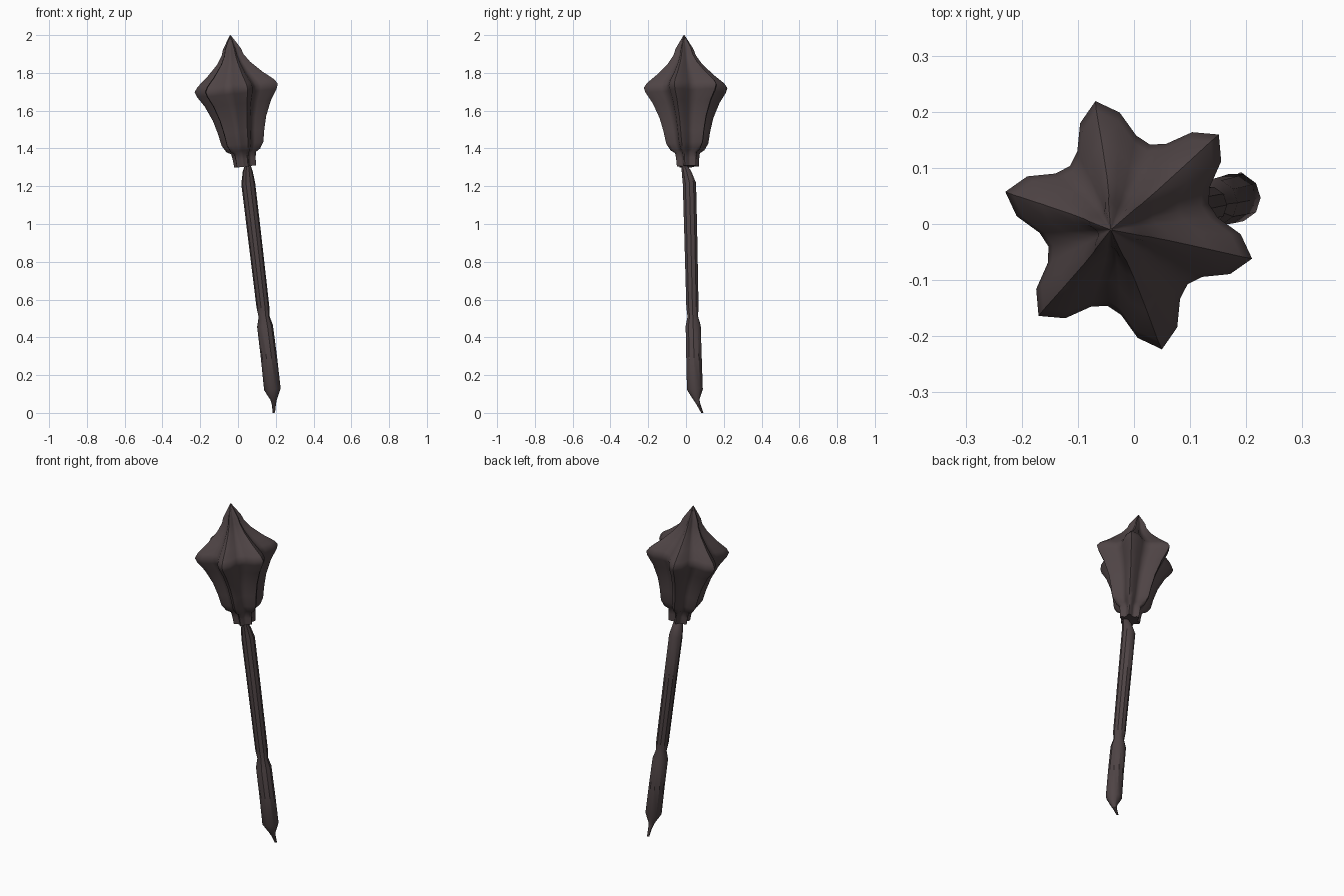
import bpy, bmesh, math
from mathutils import Vector

if "Cube" in bpy.data.objects:
    bpy.data.objects.remove(bpy.data.objects["Cube"])

iron = bpy.data.materials.new("dark iron")
iron.diffuse_color = (0.078, 0.058, 0.060, 1)
iron.use_nodes = True
iron.node_tree.nodes["Principled BSDF"].inputs["Base Color"].default_value = iron.diffuse_color

AXIS = Vector((-0.113, -0.029, 1)).normalized()      # lean of the mace
TILT = Vector((0, 0, 1)).rotation_difference(AXIS)


def loft(name, rings, section, angle, cap_start=True, cap_end=True):
    """Skin rings of (x, y, z, radius), each using the polar section [(angle, factor)]."""
    bm = bmesh.new()
    loops = []
    for x, y, z, r in rings:
        loops.append([bm.verts.new(Vector((x, y, z)) + TILT @ Vector(
            (r * f * math.cos(a), r * f * math.sin(a), 0))) for a, f in section])
    n = len(section)
    for lo, hi in zip(loops, loops[1:]):
        for i in range(n):
            j = (i + 1) % n
            bm.faces.new((lo[i], lo[j], hi[j], hi[i]))
    if cap_start:
        bm.faces.new(loops[0][::-1])
    if cap_end:
        bm.faces.new(loops[-1])
    bmesh.ops.recalc_face_normals(bm, faces=bm.faces)
    me = bpy.data.meshes.new(name)
    bm.to_mesh(me)
    bm.free()
    ob = bpy.data.objects.new(name, me)
    bpy.context.collection.objects.link(ob)
    me.materials.append(iron)
    bpy.ops.object.select_all(action='DESELECT')
    ob.select_set(True)
    bpy.context.view_layer.objects.active = ob
    bpy.ops.object.shade_smooth_by_angle(angle=math.radians(angle))
    return ob


# Flanged head: six blunt flanges around the leaning axis
star = []
for k in range(6):
    for off, f in ((-20, .70), (-10.5, .88), (0, 1), (10.5, .88), (20, .70), (30, .65)):
        star.append((math.radians(45 + 60 * k + off), f))
profile = [(1.305, .060), (1.345, .063), (1.375, .068), (1.39, .093), (1.425, .115),
           (1.49, .128), (1.56, .147), (1.64, .183), (1.695, .220), (1.72, .229),
           (1.745, .212), (1.79, .155), (1.85, .092), (1.895, .060), (1.925, .050),
           (1.96, .028), (2.0, .002)]
head = [(0.038 - 0.113 * (z - 1.3), 0.010 - 0.029 * (z - 1.3), z, r) for z, r in profile]
loft("flanged_head", head, star, 50)

# Shaft with grip: thin tapered top, pinch above the grip, bent spike at the end
circle = [(2 * math.pi * i / 10, 1) for i in range(10)]
shaft = [(.051, -.010, 1.31, .016), (.051, .002, 1.28, .026), (.054, .018, 1.215, .037),
         (.086, .025, .95, .036), (.132, .034, .56, .034), (.138, .036, .51, .029),
         (.143, .038, .46, .042), (.163, .042, .30, .043), (.182, .047, .125, .044),
         (.189, .055, .070, .017), (.190, .066, .045, .011), (.190, .086, .012, .006)]
loft("shaft", shaft, circle, 35)
bpy.data.objects["shaft"].data.update()

# Stand the lowest point exactly on the ground
low = min(v.co.z for o in bpy.data.objects for v in o.data.vertices)
for v in bpy.data.objects["shaft"].data.vertices:
    if v.co.z < 0.03:
        v.co.z -= low
